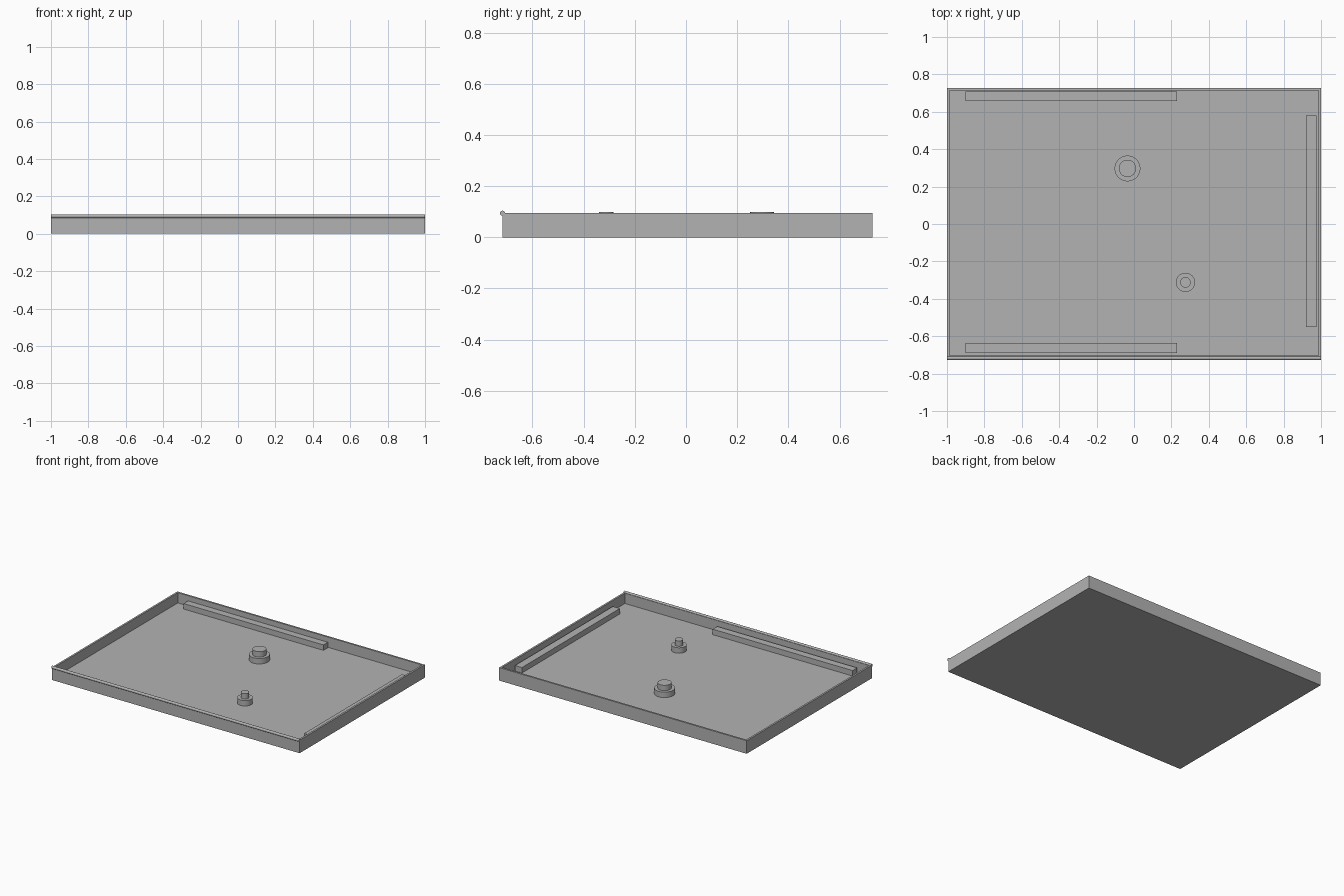
import bpy
import bmesh
from math import pi
from mathutils import Matrix, Vector

cube = bpy.data.objects.get("Cube")
if cube:
    bpy.data.objects.remove(cube, do_unlink=True)

grey = bpy.data.materials.new("plain grey")
grey.use_nodes = True
colour = (0.45, 0.45, 0.45, 1)
grey.diffuse_color = colour
grey.node_tree.nodes["Principled BSDF"].inputs["Base Color"].default_value = colour

FLOOR, LEDGE, RIM = 0.02, 0.06, 0.095
WALL = 0.019


def finish(name, bm):
    mesh = bpy.data.meshes.new(name)
    bm.to_mesh(mesh)
    bm.free()
    mesh.materials.append(grey)
    obj = bpy.data.objects.new(name, mesh)
    bpy.context.collection.objects.link(obj)
    return obj


def box_mesh(low, high):
    low, high = Vector(low), Vector(high)
    bm = bmesh.new()
    place = Matrix.Translation((low + high) / 2) @ Matrix.Diagonal((high - low).to_4d())
    bmesh.ops.create_cube(bm, size=1, matrix=place)
    return bm


def cylinder(name, radius, start, end, sides=48):
    start, end = Vector(start), Vector(end)
    axis = end - start
    turn = axis.to_track_quat("Z", "Y").to_matrix().to_4x4()
    bm = bmesh.new()
    bmesh.ops.create_cone(bm, cap_ends=True, segments=sides, radius1=radius,
                          radius2=radius, depth=axis.length,
                          matrix=Matrix.Translation((start + end) / 2) @ turn)
    obj = finish(name, bm)
    bpy.ops.object.select_all(action="DESELECT")
    obj.select_set(True)
    bpy.context.view_layer.objects.active = obj
    bpy.ops.object.shade_smooth_by_angle(angle=pi / 6)


# Open tray: a box with its top inset to a rim and sunk to the floor
bm = box_mesh((-1, -0.717, 0), (1, 0.728, RIM))
bm.normal_update()
top = max(bm.faces, key=lambda f: f.calc_center_median().z)
bmesh.ops.inset_region(bm, faces=[top], thickness=WALL)
sunk = bmesh.ops.extrude_face_region(bm, geom=[top])["geom"]
bmesh.ops.translate(bm, vec=(0, 0, FLOOR - RIM),
                    verts=[v for v in sunk if isinstance(v, bmesh.types.BMVert)])
if top.is_valid:
    bmesh.ops.delete(bm, geom=[top], context="FACES_ONLY")
bmesh.ops.recalc_face_normals(bm, faces=bm.faces)
finish("tray", bm)

# Round bead along the front rim
cylinder("front_bead", 0.01, (-1, -0.717, RIM - 0.001), (1, -0.717, RIM - 0.001), 32)

# Rails lying on the floor beside three walls
rails = {
    "back_rail": ((-0.9, 0.658), (0.23, 0.709)),
    "front_rail": ((-0.9, -0.69), (0.23, -0.637)),
    "left_rail": ((0.92, -0.55), (0.976, 0.58)),
}
for name, (low, high) in rails.items():
    finish(name, box_mesh((*low, FLOOR), (*high, LEDGE)))

# Stepped round posts
posts = {
    "large_post": (-0.035, 0.297, 0.069, 0.046),
    "small_post": (0.275, -0.312, 0.051, 0.028),
}
for name, (x, y, wide, narrow) in posts.items():
    cylinder(name + "_base", wide, (x, y, FLOOR), (x, y, LEDGE))
    cylinder(name + "_pin", narrow, (x, y, LEDGE), (x, y, 0.099))
